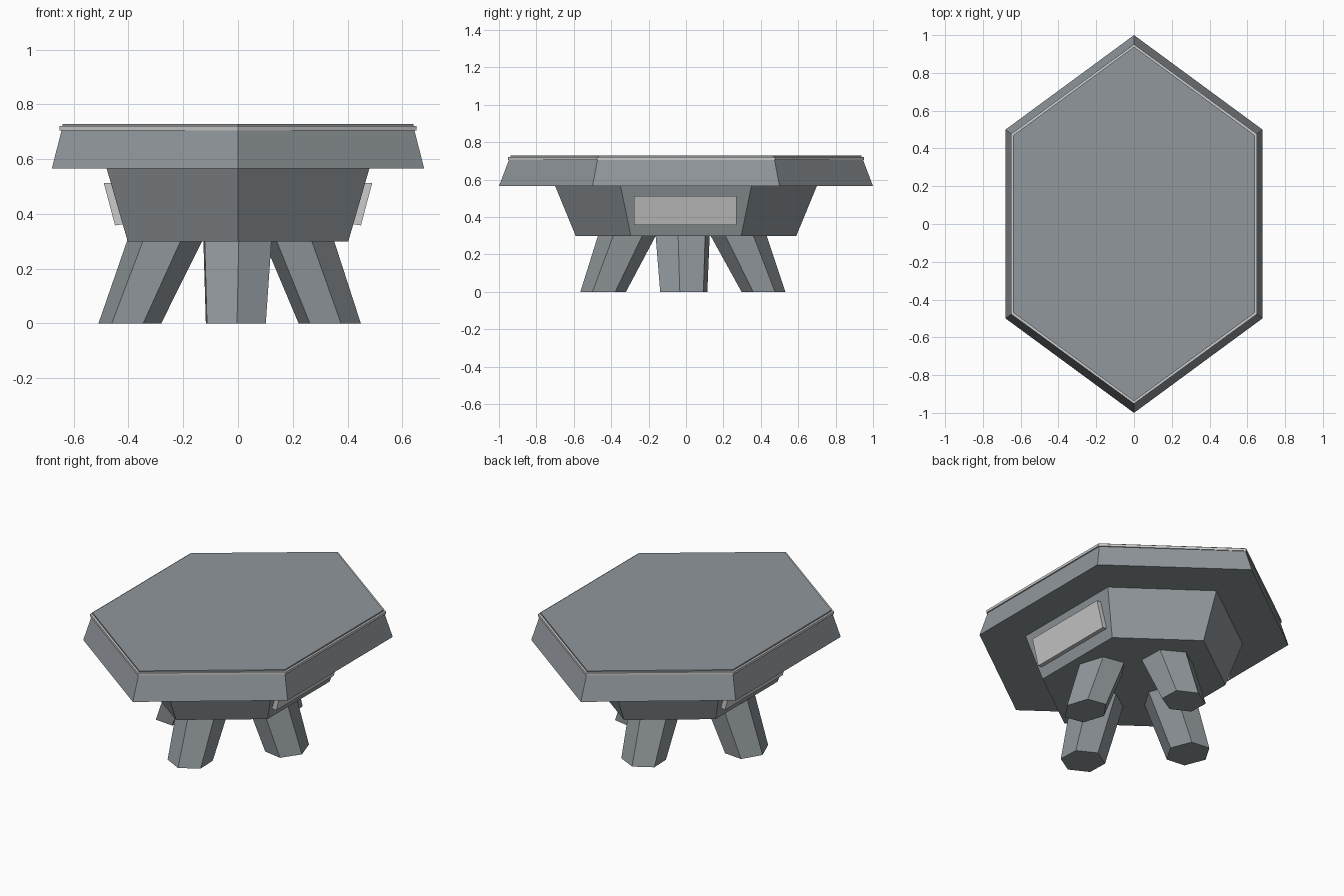
import bpy, bmesh
from math import cos, sin, radians

if "Cube" in bpy.data.objects:
    bpy.data.objects.remove(bpy.data.objects["Cube"])

dark = bpy.data.materials.new("slate")
dark.diffuse_color = (0.28, 0.31, 0.33, 1)
dark.use_nodes = True
dark.node_tree.nodes["Principled BSDF"].inputs["Base Color"].default_value = dark.diffuse_color
light = bpy.data.materials.new("pale_grey")
light.diffuse_color = (0.8, 0.8, 0.8, 1)
light.use_nodes = True
light.node_tree.nodes["Principled BSDF"].inputs["Base Color"].default_value = light.diffuse_color


def loft(name, lower, upper, mat):
    """Solid between two matching rings of points."""
    bm = bmesh.new()
    a = [bm.verts.new(p) for p in lower]
    b = [bm.verts.new(p) for p in upper]
    n = len(a)
    bm.faces.new(a[::-1])
    bm.faces.new(b)
    for i in range(n):
        j = (i + 1) % n
        bm.faces.new((a[i], a[j], b[j], b[i]))
    bmesh.ops.recalc_face_normals(bm, faces=bm.faces)
    me = bpy.data.meshes.new(name)
    bm.to_mesh(me)
    bm.free()
    me.materials.append(mat)
    ob = bpy.data.objects.new(name, me)
    bpy.context.collection.objects.link(ob)
    return ob


def hexagon(w, h, z):
    """Elongated hexagon with its points at +-h on y."""
    return [(0, -h, z), (w, -h / 2, z), (w, h / 2, z),
            (0, h, z), (-w, h / 2, z), (-w, -h / 2, z)]


def leg_ring(c, r, z, turn):
    return [(c[0] + r[0] * cos(radians(turn + 60 * i)),
             c[1] + r[1] * sin(radians(turn + 60 * i)), z) for i in range(6)]


# Table top: bevelled slab, pale trim band and thin surface panel
loft("table_top", hexagon(0.68, 1.0, 0.565), hexagon(0.643, 0.945, 0.71), dark)
loft("top_trim", hexagon(0.652, 0.952, 0.705), hexagon(0.652, 0.952, 0.72), light)
loft("top_surface", hexagon(0.64, 0.938, 0.715), hexagon(0.64, 0.938, 0.728), dark)

# Tapered body under the top
loft("body", hexagon(0.403, 0.59, 0.30), hexagon(0.48, 0.70, 0.567), dark)

# Pale panels lying on the sloped long sides
for name, s in (("right_panel", 1), ("left_panel", -1)):
    inner = [(s * x, y, z) for x, z, y in ((0.40, 0.365, -0.278), (0.40, 0.365, 0.27),
                                           (0.44, 0.515, 0.27), (0.44, 0.515, -0.278))]
    outer = [(s * x, y, z) for x, z, y in ((0.449, 0.358, -0.278), (0.449, 0.358, 0.27),
                                           (0.490, 0.512, 0.27), (0.490, 0.512, -0.278))]
    loft(name, inner, outer, light)

# Splayed six-sided legs: foot centre, foot radii, head centre, head radii, turn
legs = {
    "front_leg": ((-0.008, -0.443), (0.124, 0.122), (-0.002, -0.315), (0.141, 0.155), 32),
    "back_leg": ((-0.008, 0.414), (0.124, 0.117), (-0.002, 0.28), (0.141, 0.150), 32),
    "left_leg": ((-0.395, -0.012), (0.115, 0.135), (-0.267, -0.018), (0.138, 0.155), -5),
    "right_leg": ((0.335, -0.012), (0.115, 0.135), (0.222, -0.018), (0.130, 0.155), -9),
}
for name, (foot, fr, head, hr, turn) in legs.items():
    loft(name, leg_ring(foot, fr, 0, turn), leg_ring(head, hr, 0.303, turn), dark)
